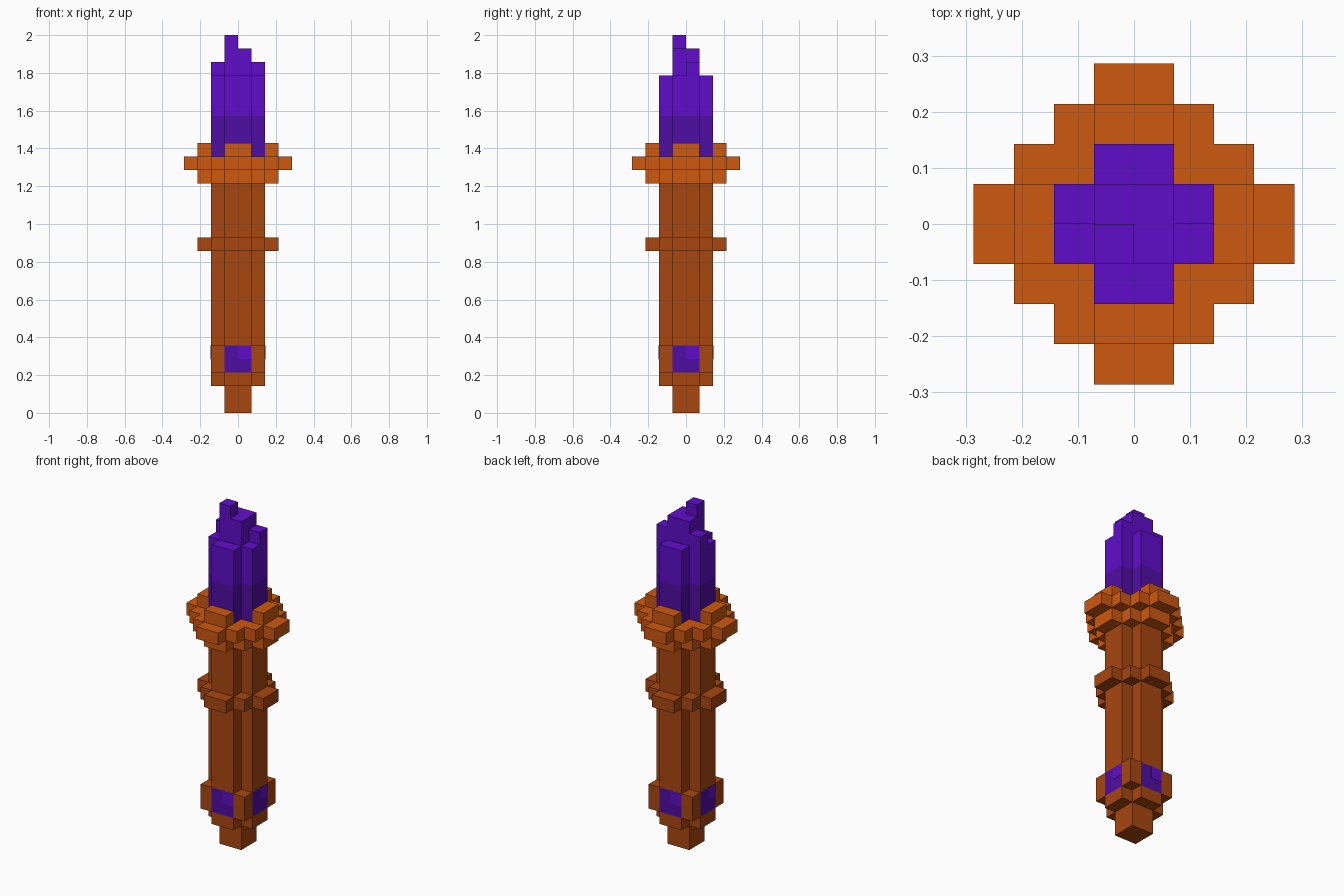
import bpy
import bmesh

U = 2 / 28  # one block of the grid

cube = bpy.data.objects.get("Cube")
if cube:
    bpy.data.objects.remove(cube, do_unlink=True)


def to_linear(c):
    c /= 255
    return c / 12.92 if c <= 0.04045 else ((c + 0.055) / 1.055) ** 2.4


def material(name, rgb):
    colour = [to_linear(c) for c in rgb] + [1.0]
    mat = bpy.data.materials.new(name)
    mat.use_nodes = True
    mat.diffuse_color = colour
    mat.node_tree.nodes["Principled BSDF"].inputs["Base Color"].default_value = colour
    return mat


BROWN = material("dark copper", (168, 71, 16))
ORANGE = material("bright copper", (206, 88, 14))
DEEP = material("deep violet", (79, 14, 163))
VIOLET = material("bright violet", (96, 13, 202))


def prism(name, outline, z0, z1, mat):
    """Extrude a flat outline, given in blocks, from z0 to z1."""
    bm = bmesh.new()
    base = bm.faces.new([bm.verts.new((x * U, y * U, z0 * U)) for x, y in outline])
    top = bmesh.ops.extrude_face_region(bm, geom=[base])["geom"]
    verts = [v for v in top if isinstance(v, bmesh.types.BMVert)]
    bmesh.ops.translate(bm, verts=verts, vec=(0, 0, (z1 - z0) * U))
    bmesh.ops.recalc_face_normals(bm, faces=bm.faces)
    mesh = bpy.data.meshes.new(name)
    bm.to_mesh(mesh)
    bm.free()
    mesh.materials.append(mat)
    obj = bpy.data.objects.new(name, mesh)
    bpy.context.collection.objects.link(obj)
    return obj


def turn(x, y, n):
    """Rotate a point by n quarter turns."""
    for _ in range(n):
        x, y = -y, x
    return x, y


def stepped(radius):
    """Outline of a blocky disc whose stairs run from (radius, 1) to (1, radius)."""
    quarter = []
    for i in range(1, radius + 1):
        quarter.append((radius + 1 - i, i))
        if i < radius:
            quarter.append((radius - i, i))
    return [turn(x, y, n) for n in range(4) for x, y in quarter]


def rect(x0, x1, y0, y1, n=0):
    return [turn(x, y, n) for x, y in ((x0, y0), (x1, y0), (x1, y1), (x0, y1))]


# Handle, collar and guard, from the bottom up
for name, radius, z0, z1, mat in (
    ("pommel_tip", 1, 0, 2, BROWN),
    ("pommel_base", 2, 2, 3, BROWN),
    ("gem_core", 2, 3, 5, DEEP),
    ("lower_shaft", 2, 5, 12, BROWN),
    ("grip_ring", 3, 12, 13, BROWN),
    ("upper_shaft", 2, 13, 17, BROWN),
    ("guard_lower", 3, 17, 18, ORANGE),
    ("guard_rim", 4, 18, 19, ORANGE),
    ("flame_base", 2, 19, 22, DEEP),
    ("flame_body", 2, 22, 25, VIOLET),
):
    prism(name, stepped(radius), z0, z1, mat)

# Parts repeated on the four sides
SIDES = ("right", "back", "left", "front")
for n, side in enumerate(SIDES):
    prism(f"gem_corner_post_{n + 1}", rect(1, 2, 1, 2, n), 3, 5, BROWN)
    prism(f"gem_glint_{side}", rect(1.98, 2.02, 0, 1, n), 4, 5, VIOLET)
    prism(f"guard_prong_{side}", rect(2, 3, -1, 1, n), 19, 20, ORANGE)

# Uneven top of the flame
prism("flame_core", rect(-1, 1, -1, 1), 25, 27, VIOLET)
prism("flame_tip", rect(-1, 0, -1, 0), 27, 28, VIOLET)
for name, x in (("flame_ridge_right", -2), ("flame_ridge_left", 1)):
    prism(name, rect(x, x + 1, 0, 1), 25, 26, VIOLET)
